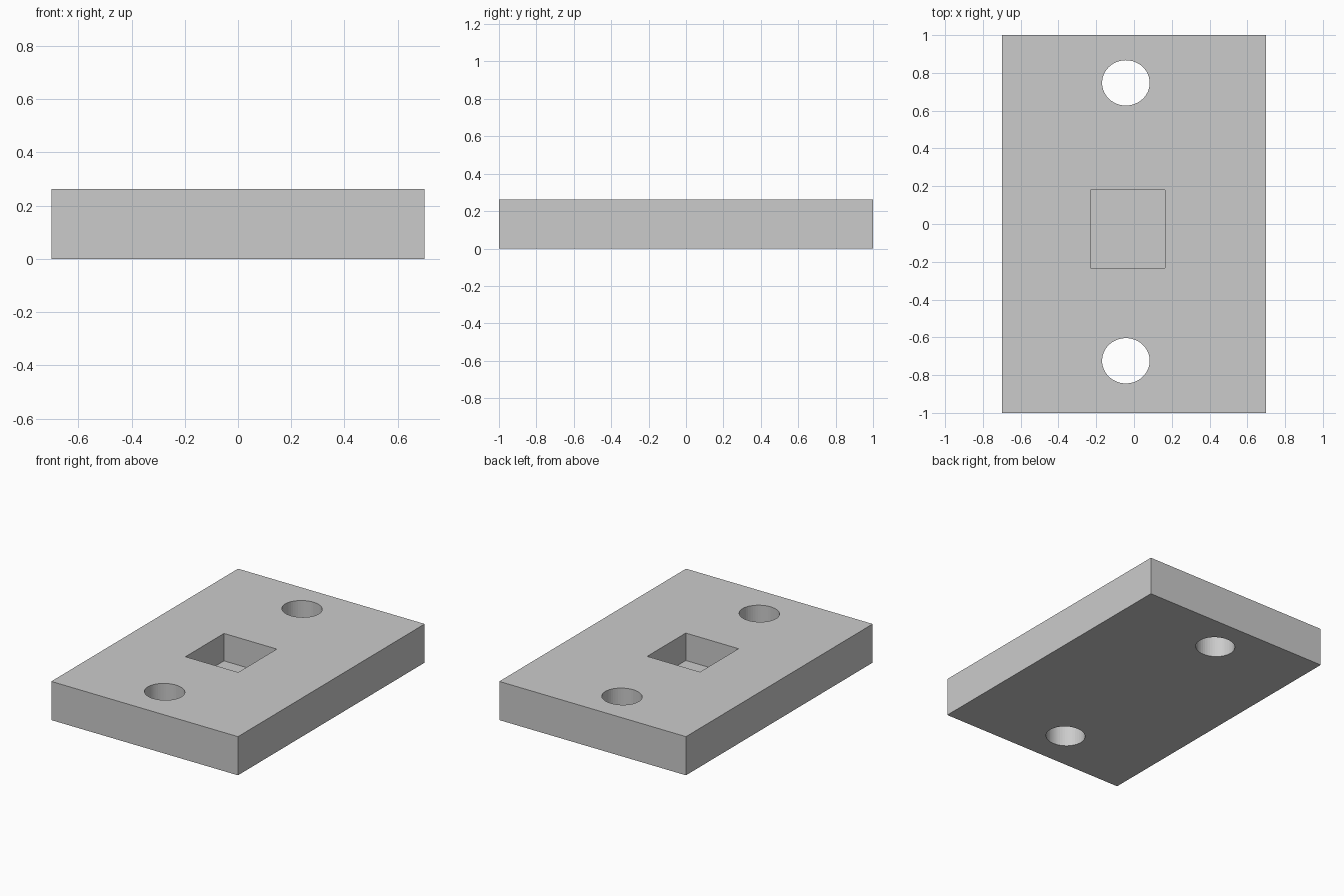
import bpy

if "Cube" in bpy.data.objects:
    bpy.data.objects.remove(bpy.data.objects["Cube"])

HEIGHT = 0.262
POCKET_FLOOR = 0.076


def box(name, x0, x1, y0, y1, z0, z1):
    bpy.ops.mesh.primitive_cube_add(
        size=1, location=((x0 + x1) / 2, (y0 + y1) / 2, (z0 + z1) / 2))
    ob = bpy.context.object
    ob.name = name
    ob.scale = (x1 - x0, y1 - y0, z1 - z0)
    bpy.ops.object.transform_apply(location=False, rotation=False, scale=True)
    return ob


def hole_cutter(name, x, y):
    # slightly oval through hole
    bpy.ops.mesh.primitive_cylinder_add(
        vertices=48, radius=1, depth=1, location=(x, y, HEIGHT / 2))
    ob = bpy.context.object
    ob.name = name
    ob.scale = (0.126, 0.12, HEIGHT * 2)
    bpy.ops.object.transform_apply(location=False, rotation=False, scale=True)
    return ob


# Rectangular plate
plate = box("plate", -0.70, 0.70, -1.0, 1.0, 0.0, HEIGHT)

# Blind square pocket and two through holes
cutters = [
    box("pocket_cutter", -0.231, 0.165, -0.233, 0.18, POCKET_FLOOR, HEIGHT + 0.2),
    hole_cutter("back_hole_cutter", -0.043, 0.747),
    hole_cutter("front_hole_cutter", -0.043, -0.724),
]

bpy.context.view_layer.objects.active = plate
for cutter in cutters:
    mod = plate.modifiers.new(cutter.name, 'BOOLEAN')
    mod.operation = 'DIFFERENCE'
    mod.solver = 'EXACT'
    mod.object = cutter
    bpy.ops.object.modifier_apply(modifier=mod.name)
    bpy.data.objects.remove(cutter, do_unlink=True)
